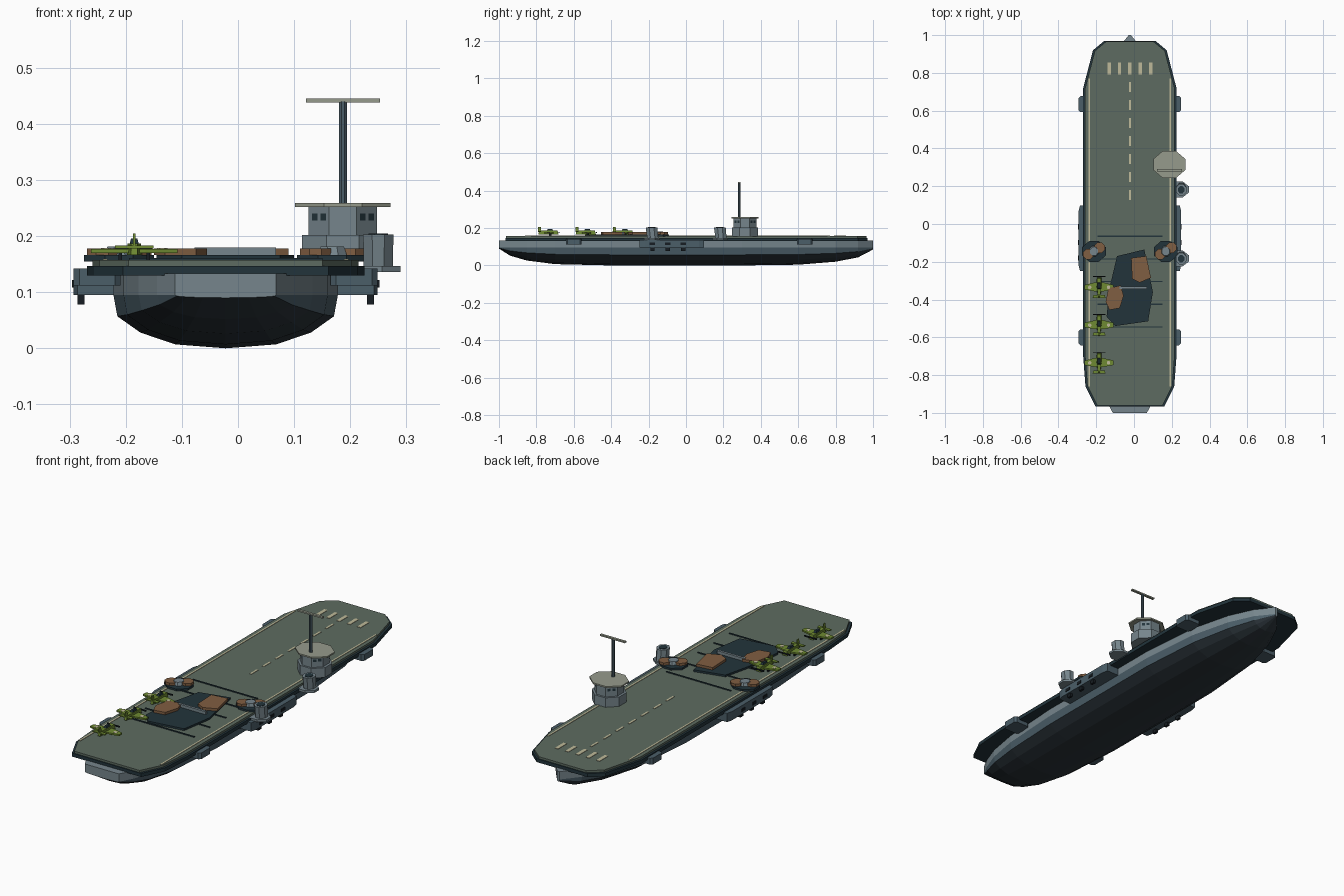
import bpy, bmesh, math
from mathutils import Vector

cube = bpy.data.objects.get("Cube")
if cube:
    bpy.data.objects.remove(cube, do_unlink=True)


def material(name, r, g, b):
    m = bpy.data.materials.new(name)
    m.use_nodes = True
    m.diffuse_color = (r, g, b, 1)
    m.node_tree.nodes["Principled BSDF"].inputs["Base Color"].default_value = (r, g, b, 1)
    return m


GREY = material("light grey", 0.18, 0.235, 0.262)
SLATE = material("slate blue", 0.07, 0.112, 0.14)
DARK = material("dark teal", 0.016, 0.034, 0.044)
BOTTOM = material("hull bottom", 0.024, 0.034, 0.042)
DECK = material("deck green grey", 0.11, 0.148, 0.119)
CREAM = material("cream", 0.52, 0.49, 0.32)
BROWN = material("brown", 0.216, 0.112, 0.054)
OLIVE = material("aircraft green", 0.156, 0.254, 0.032)
ROOF = material("pale roof grey", 0.305, 0.327, 0.262)
BLACK = material("near black", 0.008, 0.012, 0.016)
CX = -0.022  # hull centreline


def finish(name, bm, *mats):
    bmesh.ops.recalc_face_normals(bm, faces=bm.faces)
    me = bpy.data.meshes.new(name)
    bm.to_mesh(me)
    bm.free()
    for m in mats:
        me.materials.append(m)
    ob = bpy.data.objects.new(name, me)
    bpy.context.scene.collection.objects.link(ob)
    return ob


def slab(name, outlines, z0, z1, mat, taper=1.0, shift=0.0):
    """Extrude outlines from z0 to z1, scaling and shifting the top in y."""
    bm = bmesh.new()
    for pts in outlines:
        c = sum((Vector(p) for p in pts), Vector((0, 0))) / len(pts)
        low = [bm.verts.new((x, y, z0)) for x, y in pts]
        top = [bm.verts.new((c.x + (x - c.x) * taper, c.y + (y - c.y) * taper + shift, z1))
               for x, y in pts]
        bm.faces.new(low)
        bm.faces.new(top)
        n = len(pts)
        for i in range(n):
            j = (i + 1) % n
            bm.faces.new((low[i], low[j], top[j], top[i]))
    return finish(name, bm, mat)


def rect(x, y, w, d):
    return [(x + i * w / 2, y + j * d / 2) for i, j in ((-1, -1), (1, -1), (1, 1), (-1, 1))]


def octagon(x, y, w, d, cut=0.3):
    a, b, c, e = w / 2, d / 2, w / 2 - w * cut, d / 2 - d * cut
    return [(x + i, y + j) for i, j in
            ((-a, -e), (-c, -b), (c, -b), (a, -e), (a, e), (c, b), (-c, b), (-a, e))]


def mirrored(half):
    return [(CX + w, y) for w, y in half] + [(CX - w, y) for w, y in reversed(half)]


# Hull lofted through stations of (y, half width, keel height)
stations = [(-1, .09, .09), (-.94, .122, .052), (-.85, .155, .026), (-.7, .182, .007),
            (-.4, .2, 0), (.3, .2, 0), (.6, .175, .004), (.8, .125, .02),
            (.92, .07, .043), (1, .006, .085)]
section = [(1, .133), (1, .095), (.965, .057), (.76, .028), (.45, .007), (0, 0)]
bm = bmesh.new()
rings = []
for y, w, keel in stations:
    side = [(w * f, z if z > .09 else keel + z * (.095 - keel) / .095) for f, z in section]
    loop = side + [(-x, z) for x, z in reversed(side[:-1])]
    rings.append([bm.verts.new((CX + x, y, z)) for x, z in loop])
bm.faces.new(rings[0])
bm.faces.new(rings[-1])
n = len(rings[0])
for a, b in zip(rings, rings[1:]):
    for i in range(n):
        j = (i + 1) % n
        f = bm.faces.new((a[i], a[j], b[j], b[i]))
        row = min(i, n - 2 - i) if i < n - 1 else 0
        f.material_index = min(row, 2)
finish("hull", bm, GREY, SLATE, BOTTOM)

# Flight deck: dark gallery layer and green top
outline = [(.183, -.965), (.235, -.86), (.247, -.7), (.247, .72), (.195, .92), (.135, .97)]
slab("deck_gallery", [mirrored(outline)], .130, .147, DARK)
slab("flight_deck", [mirrored([(w - .01, y * .996) for w, y in outline])], .147, .157, DECK)

# Painted deck markings and arresting wires
slab("deck_edge_lines", [rect(x, -.045, .008, 1.63) for x in (CX - .215, CX + .215)],
     .157, .159, CREAM)
slab("centre_dashes", [rect(CX, .153 + i * .0953, .01, .053) for i in range(7)], .157, .159, CREAM)
slab("bow_stripes", [rect(CX + i * .055, .823, .018, .065) for i in range(-2, 3)],
     .157, .159, CREAM)
slab("arresting_wires", [rect(CX, -.065 - i * .12, .345, .006) for i in range(5)], .157, .161, DARK)

# Wide raised platform with brown covers
slab("deck_platform", [[(-.09, -.17), (.055, -.135), (.075, -.24), (.1, -.36), (.075, -.515),
                        (-.1, -.54), (-.145, -.49), (-.13, -.34)]], .157, .166, DARK)
slab("platform_covers", [[(-.015, -.18), (.065, -.17), (.09, -.285), (.03, -.31), (-.01, -.29)],
                         [(-.135, -.34), (-.07, -.325), (-.055, -.38), (-.075, -.445),
                          (-.13, -.455), (-.15, -.41)]], .166, .178, BROWN)
slab("platform_bar", [rect(-.005, -.337, .145, .012)], .166, .18, GREY)

# Gun mounts either side of the deck
for side, x in (("right", -.212), ("left", .168)):
    slab(side + "_mount_base", [octagon(x, -.145, .125, .11)], .155, .166, DARK)
    slab(side + "_mount_covers", [octagon(x - .03, -.16, .055, .055), octagon(x + .03, -.125, .055, .055)],
         .166, .178, BROWN)
    slab(side + "_mount_turret", [octagon(x, -.145, .052, .055)], .166, .181, GREY, .8)

# Side sponsons with guns hanging below, and small galleries fore and aft
for side, s in (("right", -1), ("left", 1)):
    edge = CX + s * .271
    mid = edge - s * .042
    slab(side + "_sponson", [octagon(mid, -.075, .084, .345, .08)], .095, .137, SLATE)
    slab(side + "_sponson_guns", [rect(edge - s * .013, -.18 + i * .0825, .012, .022) for i in range(3)],
         .078, .1, BLACK)
    slab(side + "_sponson_ports", [rect(edge, -.18 + i * .0825, .006, .028) for i in range(3)],
         .108, .122, BLACK)
    slab(side + "_galleries", [octagon(mid, y, .084, .085, .12) for y in (-.6, .635)],
         .112, .142, SLATE)

# Funnels on outboard platforms
for tag, x, y in (("aft", .25, -.182), ("forward", .25, .183)):
    slab(tag + "_funnel_platform", [octagon(x - .015, y, .11, .085)], .136, .147, GREY)
    slab(tag + "_funnel", [octagon(x, y + .004, .052, .06)], .147, .203, GREY, 1.04, -.006)
    slab(tag + "_funnel_mouth", [octagon(x, y - .002, .034, .04)], .203, .205, DARK)

# Island tower with bridge, windows, roof and mast
slab("island_base", [octagon(.187, .315, .145, .14)], .155, .202, GREY)
slab("island_bridge", [octagon(.187, .315, .122, .122)], .202, .252, GREY)
slab("island_roof", [octagon(.187, .315, .17, .145)], .252, .259, ROOF)
bm = bmesh.new()
for k in range(8):
    a = k * math.pi / 4
    if k % 2:  # windows lie on the slanted corners of the bridge
        for off in (-.011, .011):
            p = Vector((.187, .315)) + Vector((math.cos(a), math.sin(a))) * .0605 \
                + Vector((-math.sin(a), math.cos(a))) * off
            quad = []
            for t, z in ((-.007, .228), (.007, .228), (.007, .24), (-.007, .24)):
                quad.append(bm.verts.new((p.x - math.sin(a) * t, p.y + math.cos(a) * t, z)))
            bm.faces.new(quad)
finish("bridge_windows", bm, DARK)
slab("mast", [octagon(.187, .285, .014, .014)], .259, .44, SLATE)
slab("mast_crossbar", [rect(.187, .285, .132, .012)], .438, .445, ROOF)

# Parked aircraft, noses towards the bow
for i in range(3):
    x, y = -.185, -.735 + i * .2
    tag = "aircraft_%d_" % (i + 1)
    body = [(-.006, -.055), (.006, -.055), (.013, .0), (.012, .053), (-.012, .053), (-.013, 0)]
    wing = [(-.077, -.012), (-.02, -.022), (.02, -.022), (.077, -.012), (.077, .012),
            (.02, .026), (-.02, .026), (-.077, .012)]
    tail = [(-.034, -.056), (.034, -.056), (.03, -.04), (-.03, -.04)]
    place = lambda pts: [(x + a, y + b) for a, b in pts]
    slab(tag + "body", [place(body)], .166, .187, OLIVE, .9)
    slab(tag + "wings", [place(wing)], .17, .177, OLIVE)
    slab(tag + "tail", [place(tail)], .178, .183, OLIVE)
    slab(tag + "fin", [rect(x, y - .048, .005, .018)], .18, .205, OLIVE, .8)
    slab(tag + "canopy", [rect(x, y + .008, .016, .034)], .186, .196, DARK, .7)
    slab(tag + "wing_marks", [octagon(x + s * .05, y, .018, .018) for s in (-1, 1)],
         .177, .1785, CREAM)
    slab(tag + "propeller", [rect(x, y + .056, .066, .005)], .174, .18, BLACK)
    slab(tag + "wheels", [rect(x + s * .025, y + .01, .006, .014) for s in (-1, 1)],
         .157, .172, BLACK)
